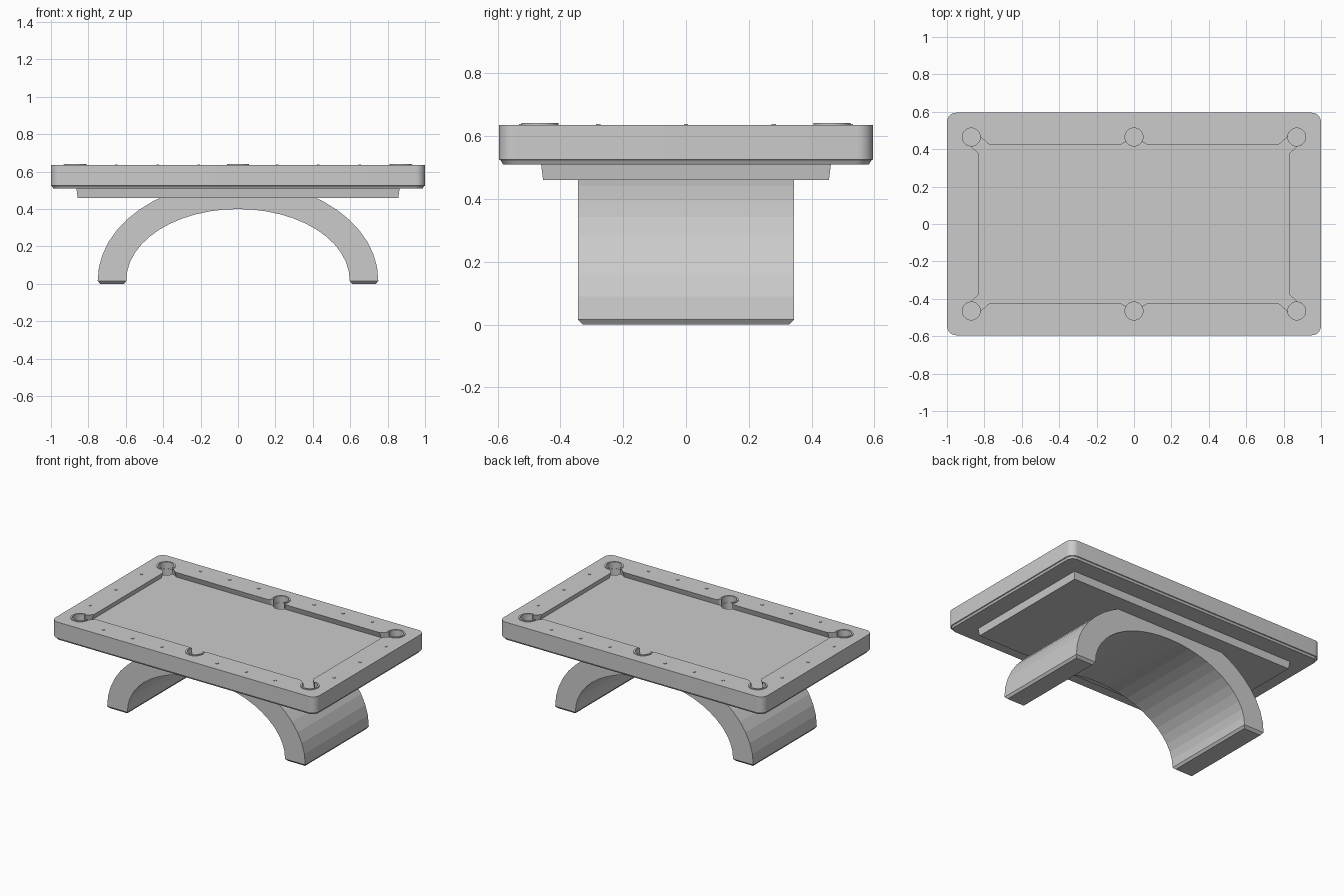
import bpy, bmesh, math
from math import cos, sin, radians

if "Cube" in bpy.data.objects:
    bpy.data.objects.remove(bpy.data.objects["Cube"])


def loft(name, loops):
    """Closed solid through stacked loops of equal point count."""
    bm = bmesh.new()
    rings = [[bm.verts.new(p) for p in lp] for lp in loops]
    n = len(rings[0])
    for a, b in zip(rings, rings[1:]):
        for i in range(n):
            j = (i + 1) % n
            bm.faces.new((a[i], a[j], b[j], b[i]))
    bm.faces.new(rings[0])
    bm.faces.new(rings[-1])
    bmesh.ops.recalc_face_normals(bm, faces=bm.faces)
    me = bpy.data.meshes.new(name)
    bm.to_mesh(me)
    bm.free()
    ob = bpy.data.objects.new(name, me)
    bpy.context.collection.objects.link(ob)
    return ob


def arc(cx, cy, r, a0, a1, n):
    return [(cx + r * cos(radians(a0 + (a1 - a0) * i / n)),
             cy + r * sin(radians(a0 + (a1 - a0) * i / n))) for i in range(n + 1)]


def at(pts, z):
    return [(x, y, z) for x, y in pts]


def rounded(hx, hy, r):
    pts = []
    for k, (sx, sy) in enumerate([(1, 1), (-1, 1), (-1, -1), (1, -1)]):
        pts += arc(sx * (hx - r), sy * (hy - r), r, 90 * k, 90 * k + 90, 8)
    return pts


def rect(x0, x1, y0, y1):
    return [(x0, y0), (x1, y0), (x1, y1), (x0, y1)]


def smooth(ob):
    bpy.ops.object.select_all(action='DESELECT')
    ob.select_set(True)
    bpy.context.view_layer.objects.active = ob
    bpy.ops.object.shade_smooth_by_angle(angle=radians(30))


def cut(ob, cutter):
    m = ob.modifiers.new("cut", 'BOOLEAN')
    m.operation, m.solver, m.object = 'DIFFERENCE', 'EXACT', cutter
    bpy.context.view_layer.objects.active = ob
    bpy.ops.object.modifier_apply(modifier=m.name)
    bpy.data.objects.remove(cutter)


TOP, BED, PY, PX, R = 0.635, 0.595, 0.465, 0.87, 0.05


def opening(u):
    """Playing area with pocket mouths; u undercuts the cushions."""
    q = arc(0, PY, R, 90, -30, 10) + [(0.07, 0.425 + u), (0.775, 0.425 + u)]
    q += arc(PX, PY, R, 180, -90, 20) + [(0.829 + u, 0.375), (0.829 + u, 0)]
    right = q + [(x, -y) for x, y in reversed(q)][1:]
    return right + [(-x, y) for x, y in reversed(right)][1:-1]


# table body: rounded slab with a thin recessed lip underneath
body = loft("table_body", [at(rounded(0.988, 0.583, 0.045), 0.51),
                           at(rounded(0.995, 0.59, 0.048), 0.523),
                           at(rounded(1.0, 0.595, 0.05), 0.525),
                           at(rounded(1.0, 0.595, 0.05), TOP)])

# sunken bed with undercut cushions
cut(body, loft("bed_cutter", [at(opening(0.015), BED), at(opening(0), TOP),
                              at(opening(0), TOP + 0.05)]))

# pocket holes and their raised rims, open toward the bed
pockets = [(sx * PX, sy * PY, math.degrees(math.atan2(sy, sx)), 135)
           for sx in (-1, 1) for sy in (-1, 1)]
pockets += [(0, sy * PY, sy * 90, 120) for sy in (-1, 1)]
for i, (x, y, mid, half) in enumerate(pockets):
    hole = arc(x, y, 0.048, 0, 360, 32)[:-1]
    cut(body, loft("pocket_cutter", [at(hole, 0.53), at(hole, TOP + 0.05)]))
    c_shape = arc(x, y, 0.059, mid - half, mid + half, 28)
    c_shape += arc(x, y, 0.048, mid + half, mid - half, 28)
    rim = loft(f"pocket_rim_{i}", [at(c_shape, 0.6), at(c_shape, 0.641)])
    smooth(rim)
smooth(body)

# sight markers on the rails
marks = [(sx * x, sy * 0.525) for x in (0.21, 0.43, 0.65) for sx in (-1, 1) for sy in (-1, 1)]
marks += [(sx * 0.925, y) for y in (-0.28, 0, 0.28) for sx in (-1, 1)]
for i, (x, y) in enumerate(marks):
    r = rect(x - 0.007, x + 0.007, y - 0.007, y + 0.007)
    loft(f"sight_marker_{i}", [at(r, TOP - 0.005), at(r, TOP + 0.003)])

# tapered under frame
loft("under_frame", [at(rect(-0.857, 0.857, -0.455, 0.455), 0.46),
                     at(rect(-0.865, 0.865, -0.462, 0.462), 0.515)])

# arched base: faceted elliptical band, its crown sunk into the frame
N, D = 24, 0.344
sections = []
for i in range(N + 1):
    a = math.pi * i / N
    ox, oz = 0.75 * cos(a), 0.02 + 0.53 * sin(a)
    ix, iz = 0.597 * cos(a), 0.02 + 0.38 * sin(a)
    sections.append([(ox, -D, oz), (ox, D, oz), (ix, D, iz), (ix, -D, iz)])
loft("arched_base", sections)

# bevelled feet under both arch ends
for s, side in ((-1, "left"), (1, "right")):
    loft(f"{side}_foot", [at(rect(s * 0.609, s * 0.738, -D + 0.016, D - 0.016), 0),
                          at(rect(s * 0.597, s * 0.75, -D, D), 0.016),
                          at(rect(s * 0.597, s * 0.75, -D, D), 0.02)])
